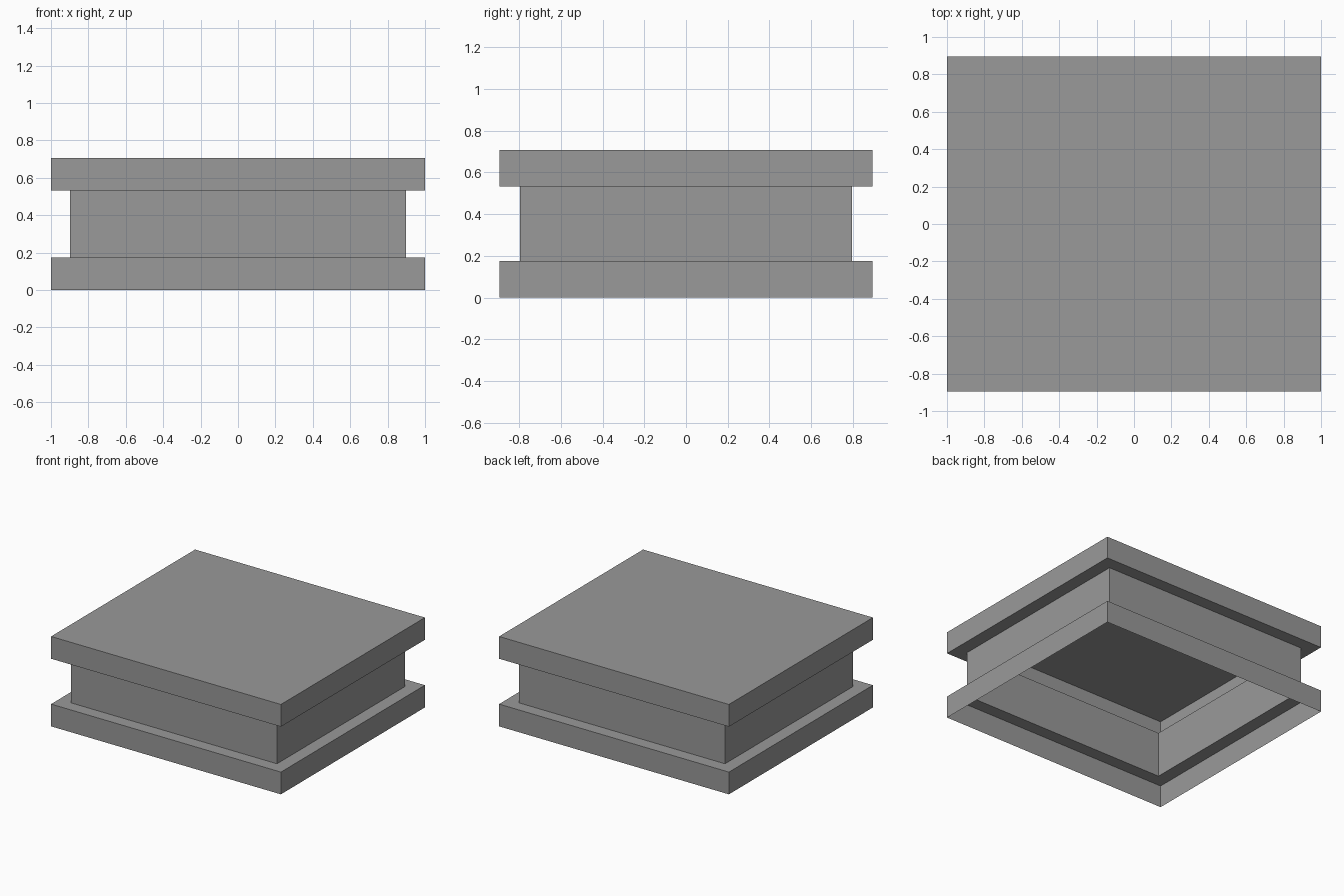
import bpy
import bmesh

cube = bpy.data.objects.get("Cube")
if cube:
    bpy.data.objects.remove(cube, do_unlink=True)

# Plain grey material
grey = bpy.data.materials.new("grey")
grey.use_nodes = True
colour = (0.32, 0.32, 0.32, 1)
grey.diffuse_color = colour
grey.node_tree.nodes["Principled BSDF"].inputs["Base Color"].default_value = colour

OUTER = (1.0, 0.895)
INNER = (0.897, 0.796)
LOW, HIGH, TOP = 0.175, 0.532, 0.707


def shell(name, rings, capped=False):
    """Thin rectangular shell through a stack of (half size, height) rings."""
    bm = bmesh.new()
    loops = []
    for (hx, hy), z in rings:
        loops.append([bm.verts.new((sx * hx, sy * hy, z))
                      for sx, sy in ((-1, -1), (1, -1), (1, 1), (-1, 1))])
    for a, b in zip(loops, loops[1:]):
        for i in range(4):
            j = (i + 1) % 4
            bm.faces.new((a[i], a[j], b[j], b[i]))
    if capped:
        bm.faces.new(loops[-1])
    mesh = bpy.data.meshes.new(name)
    bm.to_mesh(mesh)
    bm.free()
    mesh.materials.append(grey)
    obj = bpy.data.objects.new(name, mesh)
    bpy.context.collection.objects.link(obj)
    return obj


# Hollow body, open underneath: base rim with ledge, recessed waist, lid
shell("base_rim", [(OUTER, 0), (OUTER, LOW), (INNER, LOW)])
shell("waist", [(INNER, LOW), (INNER, HIGH)])
shell("lid", [(INNER, HIGH), (OUTER, HIGH), (OUTER, TOP)], capped=True)
